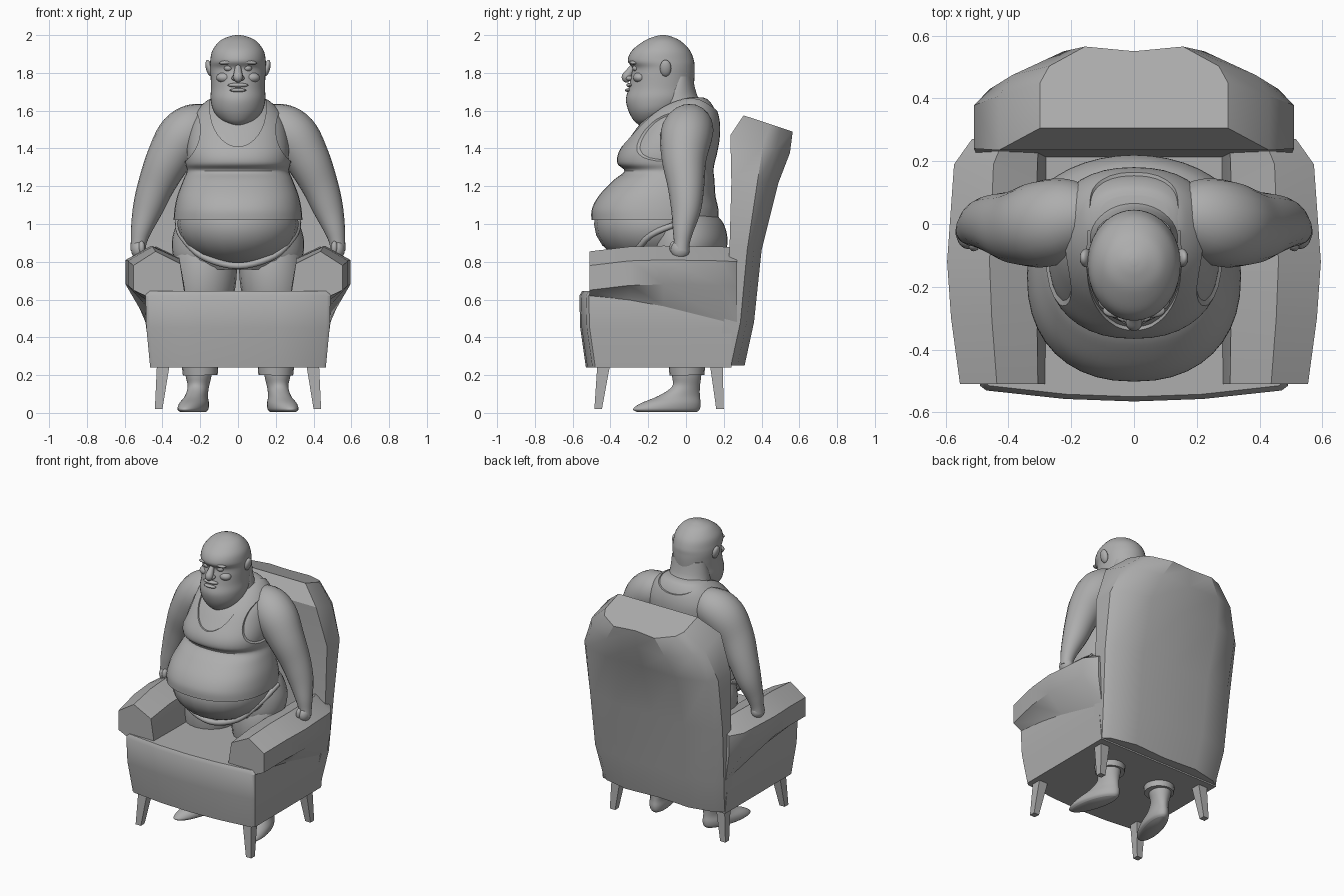
import bpy, bmesh
from math import sin, cos, pi, tau, copysign
from mathutils import Vector, Matrix

if "Cube" in bpy.data.objects:
    bpy.data.objects.remove(bpy.data.objects["Cube"])

GREY = (0.42, 0.42, 0.42, 1)
mat = bpy.data.materials.new("plain grey")
mat.use_nodes = True
mat.diffuse_color = GREY
bsdf = next(n for n in mat.node_tree.nodes if n.type == "BSDF_PRINCIPLED")
bsdf.inputs["Base Color"].default_value = GREY


def finish(name, bm, angle):
    bmesh.ops.recalc_face_normals(bm, faces=bm.faces)
    mesh = bpy.data.meshes.new(name)
    bm.to_mesh(mesh)
    bm.free()
    mesh.materials.append(mat)
    ob = bpy.data.objects.new(name, mesh)
    bpy.context.collection.objects.link(ob)
    smooth(ob, angle)
    return ob


def smooth(ob, angle):
    bpy.ops.object.select_all(action="DESELECT")
    ob.select_set(True)
    bpy.context.view_layer.objects.active = ob
    bpy.ops.object.shade_smooth_by_angle(angle=angle)


def loft(name, rings, angle=0.9, matrix=None):
    """Skin a row of equal point rings and cap both ends."""
    bm = bmesh.new()
    loops = [[bm.verts.new(p) for p in ring] for ring in rings]
    n = len(loops[0])
    for a, b in zip(loops, loops[1:]):
        for i in range(n):
            j = (i + 1) % n
            bm.faces.new((a[i], a[j], b[j], b[i]))
    bm.faces.new(loops[0][::-1])
    bm.faces.new(loops[-1])
    if matrix:
        bm.transform(matrix)
    return finish(name, bm, angle)


def spline(rows, steps=5):
    """Pass a smooth curve through rows of numbers."""
    rows = [Vector(r) for r in rows]
    pts = [rows[0]] + rows + [rows[-1]]
    out = []
    for a, b, c, d in zip(pts, pts[1:], pts[2:], pts[3:]):
        for k in range(steps):
            t = k / steps
            out.append(b + (c - a) * t / 2 + (a - 2.5 * b + 2 * c - d / 2) * t * t
                       + (1.5 * (b - c) + (d - a) / 2) * t ** 3)
    return out + [rows[-1]]


def stack(name, rows, power=1.0, grow=0.0, matrix=None, n=40):
    """Rows of height, front y, back y and half width make a rounded solid."""
    def oval(z, f, b, w):
        ring = []
        for i in range(n):
            c, s = cos(tau * i / n), sin(tau * i / n)
            ring.append(((w + grow) * copysign(abs(c) ** power, c),
                         (f + b) / 2 + ((b - f) / 2 + grow) * copysign(abs(s) ** power, s), z))
        return ring
    return loft(name, [oval(*r) for r in spline(rows)], 0.9, matrix)


def tube(name, rows, ref, n=20):
    """Rows of x, y, z and radius make a limb."""
    path = spline(rows)
    rings = []
    for i, p in enumerate(path):
        t = (path[min(i + 1, len(path) - 1)] - path[max(i - 1, 0)]).to_3d()
        u = t.cross(Vector(ref)).normalized()
        v = t.cross(u).normalized()
        rings.append([p.to_3d() + p[3] * (u * cos(tau * k / n) + v * sin(tau * k / n))
                      for k in range(n)])
    return loft(name, rings)


def ball(name, center, size, tilt=0):
    bm = bmesh.new()
    bmesh.ops.create_uvsphere(bm, u_segments=20, v_segments=12, radius=1)
    bm.transform(Matrix.Translation(center) @ Matrix.Rotation(tilt, 4, "Y")
                 @ Matrix.Diagonal((*size, 1)))
    return finish(name, bm, pi)


def carve(ob, x, z, rx, rz, y0, y1):
    """Cut an oval tunnel running front to back."""
    ring = [(x + rx * cos(tau * i / 48), z + rz * sin(tau * i / 48)) for i in range(48)]
    cutter = loft("cutter", [[(a, y, b) for a, b in ring] for y in (y0, y1)])
    cutter.hide_render = True
    mod = ob.modifiers.new("cut", "BOOLEAN")
    mod.operation, mod.solver, mod.object = "DIFFERENCE", "EXACT", cutter
    bpy.context.view_layer.objects.active = ob
    bpy.ops.object.modifier_apply(modifier=mod.name)
    bpy.data.objects.remove(cutter)


# Chair back: a tapering slab with chamfered rear corners and a sloping top
def back_ring(z, f, b, w, tilt):
    d = b - f
    half = [(w, f), (w, f + 0.55 * d), (0.9 * w, f + 0.76 * d), (0.52 * w, b)]
    pts = half + [(0, b - 0.015)] + [(-x, y) for x, y in half[::-1]]
    return [(x, y, z - tilt * (y - f)) for x, y in pts]


loft("chair_back", [back_ring(*r) for r in (
    (0.25, 0.15, 0.31, 0.46, 0), (0.48, 0.2, 0.36, 0.49, 0), (0.86, 0.23, 0.40, 0.505, 0),
    (1.22, 0.24, 0.49, 0.51, 0), (1.47, 0.235, 0.55, 0.43, 0.3),
    (1.575, 0.305, 0.565, 0.3, 0.33))], 0.6)


# Seat block with a bowed front
def seat_ring(z, f, w):
    half = [(w, 0.24), (w, f + 0.05), (w * 0.96, f + 0.035), (w * 0.45, f + 0.008)]
    pts = half + [(0, f)] + [(-x, y) for x, y in half[::-1]]
    return [(x, y, z) for x, y in pts]


loft("seat", [seat_ring(*r) for r in (
    (0.24, -0.53, 0.465), (0.45, -0.56, 0.485), (0.62, -0.565, 0.49), (0.645, -0.55, 0.48))], 0.6)

# Armrests: a rolled outline swept from front to back
ROLL = [(0.28, 0.5), (0.28, 0.65), (0.31, 0.82), (0.46, 0.885), (0.595, 0.81), (0.595, 0.68)]


def arm_ring(side, y, out, lift, under):
    pts = [(0.28 + (x - 0.28) * out, z + lift) for x, z in ROLL] + [(0.49, under), (0.46, under - 0.1)]
    return [(side * x, y, z) for x, z in pts]


for side, word in ((1, "left"), (-1, "right")):
    loft(word + "_armrest", [arm_ring(side, *r) for r in (
        (-0.51, 0.87, -0.03, 0.62), (-0.3, 0.96, -0.005, 0.6), (-0.12, 1, 0, 0.57),
        (0.19, 0.93, -0.005, 0.5), (0.27, 0.75, -0.01, 0.48))], 0.6)
    # Splayed square chair legs
    for end, top, foot in (("front", -0.435, -0.465), ("back", 0.16, 0.18)):
        loft(f"{word}_{end}_chair_leg", [
            [(side * (x + i * r), y + j * r, z) for i, j in ((-1, -1), (1, -1), (1, 1), (-1, 1))]
            for x, y, z, r in ((0.395, top, 0.26, 0.034), (0.42, foot, 0.02, 0.02))], 0.5)

# Torso with a sleeveless top over it
TORSO = [(1.02, -0.49, 0.16, 0.33), (1.08, -0.487, 0.16, 0.325), (1.15, -0.45, 0.145, 0.31),
         (1.23, -0.375, 0.14, 0.28), (1.28, -0.315, 0.135, 0.26), (1.32, -0.352, 0.14, 0.268),
         (1.38, -0.345, 0.155, 0.272), (1.46, -0.295, 0.168, 0.265), (1.54, -0.235, 0.168, 0.245),
         (1.61, -0.165, 0.15, 0.2), (1.655, -0.09, 0.12, 0.15), (1.67, -0.04, 0.09, 0.11)]
stack("torso", TORSO, 0.88)
vest = stack("sleeveless_top", TORSO, 0.88, 0.011)
carve(vest, 0, 1.62, 0.15, 0.21, -0.7, -0.02)
carve(vest, 0, 1.66, 0.14, 0.06, -0.03, 0.4)
for side in (1, -1):
    carve(vest, side * 0.4, 1.5, 0.2, 0.21, -0.7, 0.5)
smooth(vest, 0.6)

# Hanging belly, hips and waistband
ball("belly", (0, -0.165, 1.0), (0.322, 0.322, 0.225))
stack("hips", [(0.76, -0.2, 0.17, 0.3), (0.82, -0.24, 0.2, 0.34), (0.91, -0.24, 0.22, 0.35),
               (1.0, -0.23, 0.2, 0.325), (1.06, -0.2, 0.15, 0.29)])
BAND = [(0.32, -0.02, 1.01, 0.015), (0.3, -0.19, 0.94, 0.017), (0.19, -0.28, 0.83, 0.018)]
tube("waistband", BAND + [(0, -0.31, 0.778, 0.018)] + [(-x, y, z, r) for x, y, z, r in BAND[::-1]],
     (0, 0, 1), 10)

# Neck and head
stack("neck", [(1.45, -0.2, 0.12, 0.15), (1.6, -0.17, 0.11, 0.145),
               (1.68, -0.15, 0.06, 0.135), (1.78, -0.1, 0.035, 0.12)])
stack("head", [(1.525, -0.25, -0.16, 0.04), (1.55, -0.278, -0.08, 0.09), (1.6, -0.305, -0.02, 0.13),
               (1.66, -0.318, 0.03, 0.145), (1.72, -0.303, 0.04, 0.143), (1.78, -0.292, 0.045, 0.145),
               (1.825, -0.284, 0.045, 0.147), (1.865, -0.308, 0.042, 0.147),
               (1.92, -0.285, 0.02, 0.135), (1.97, -0.22, -0.03, 0.095),
               (1.993, -0.165, -0.08, 0.045), (2.0, -0.13, -0.11, 0.01)])
tube("nose", [(0, -0.27, 1.85, 0.012), (0, -0.295, 1.81, 0.02), (0, -0.315, 1.775, 0.026),
              (0, -0.3, 1.755, 0.01)], (1, 0, 0), 12)
ball("upper_lip", (0, -0.296, 1.735), (0.055, 0.02, 0.012))
ball("lower_lip", (0, -0.303, 1.708), (0.045, 0.02, 0.01))

for side, word in ((1, "left"), (-1, "right")):
    # Face details
    ball(word + "_eye", (side * 0.05, -0.262, 1.825), (0.024, 0.022, 0.018))
    ball(word + "_brow", (side * 0.055, -0.276, 1.856), (0.045, 0.022, 0.012), side * 0.1)
    ball(word + "_cheek", (side * 0.07, -0.245, 1.775), (0.045, 0.035, 0.028))
    ball(word + "_nostril", (side * 0.02, -0.3, 1.772), (0.014, 0.018, 0.013))
    ball(word + "_ear", (side * 0.152, -0.108, 1.825), (0.018, 0.03, 0.045), side * 0.25)
    # Arm and hand
    tube(word + "_arm", [(side * x, y, z, r) for x, y, z, r in (
        (0.1, 0.03, 1.56, 0.07), (0.2, 0.02, 1.52, 0.125), (0.29, 0, 1.46, 0.138),
        (0.37, -0.01, 1.34, 0.118), (0.435, 0, 1.2, 0.097), (0.478, 0, 1.08, 0.08),
        (0.512, -0.015, 0.97, 0.056), (0.526, -0.022, 0.9, 0.042), (0.527, -0.025, 0.86, 0.042))],
        (0, 1, 0))
    ball(word + "_hand", (side * 0.528, -0.03, 0.865), (0.038, 0.05, 0.05))
    ball(word + "_thumb", (side * 0.51, -0.065, 0.875), (0.018, 0.022, 0.035))
    # Trouser leg and bare foot
    tube(word + "_trouser_leg", [(side * x, y, z, r) for x, y, z, r in (
        (0.17, -0.03, 0.92, 0.13), (0.175, -0.03, 0.8, 0.168), (0.185, -0.03, 0.64, 0.165),
        (0.2, 0, 0.4, 0.115), (0.2, 0.005, 0.2, 0.092))], (0, 1, 0))
    stack(word + "_foot", [(0.005, -0.27, 0.06, 0.055), (0.02, -0.29, 0.075, 0.068),
                           (0.05, -0.25, 0.08, 0.068), (0.09, -0.15, 0.075, 0.055),
                           (0.14, -0.075, 0.075, 0.055), (0.2, -0.075, 0.082, 0.068),
                           (0.27, -0.075, 0.08, 0.07)],
          matrix=Matrix.Translation((side * 0.21, 0, 0)) @ Matrix.Rotation(side * 0.27, 4, "Z"))
